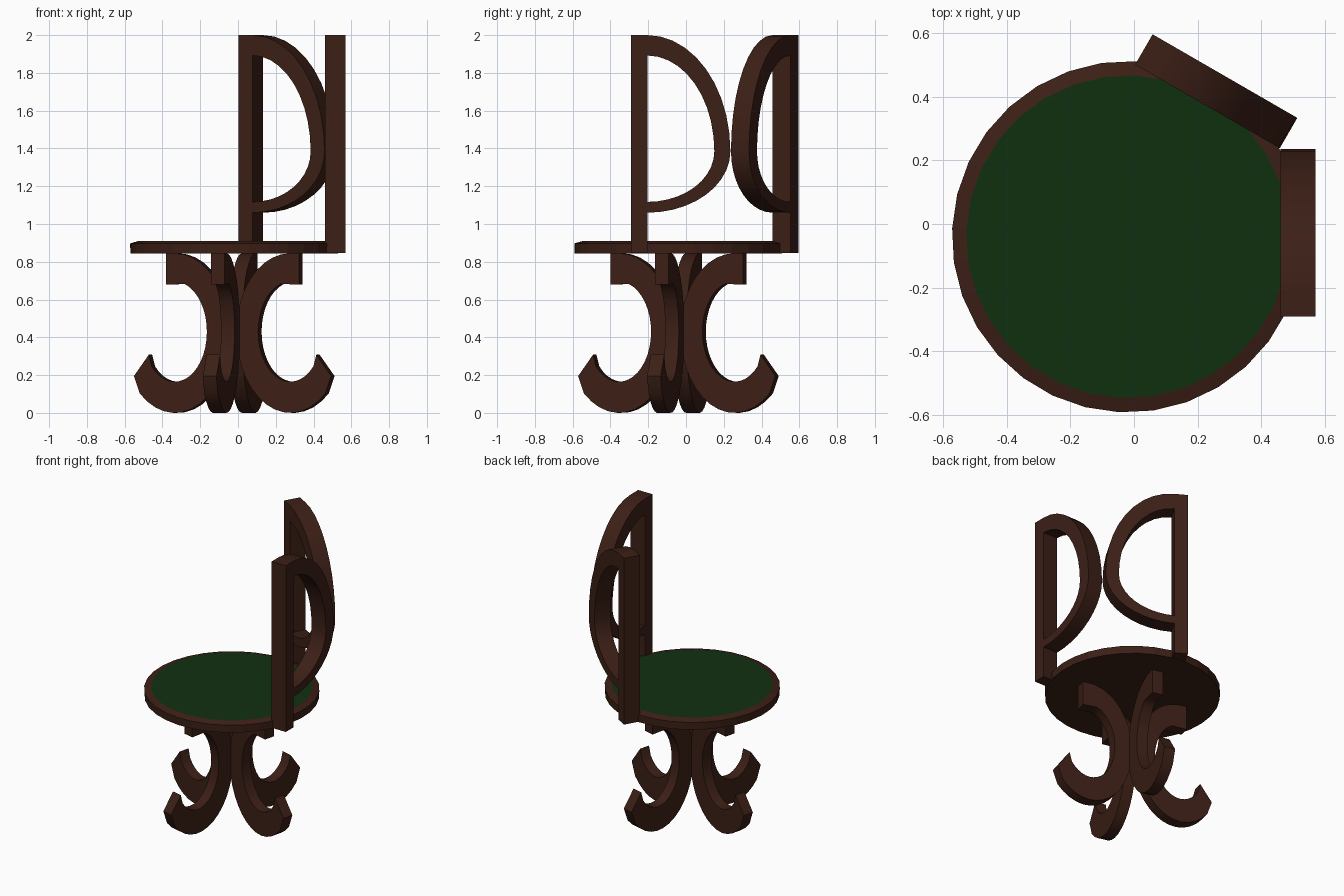
import bpy, bmesh
from math import sin, cos, radians, pi
from mathutils import Matrix, Vector

if "Cube" in bpy.data.objects:
    bpy.data.objects.remove(bpy.data.objects["Cube"])

CX, CY = -0.02, -0.04          # centre of the round seat
TWIST = radians(-14)


def material(name, rgb):
    m = bpy.data.materials.new(name)
    m.diffuse_color = (*rgb, 1)
    m.use_nodes = True
    m.node_tree.nodes["Principled BSDF"].inputs["Base Color"].default_value = m.diffuse_color
    return m


wood = material("dark_wood", (0.045, 0.014, 0.008))
green = material("green_fabric", (0.005, 0.03, 0.005))


def finish(name, bm, matrix, mats):
    bmesh.ops.transform(bm, matrix=Matrix.Translation((CX, CY, 0)) @ matrix, verts=bm.verts)
    bmesh.ops.recalc_face_normals(bm, faces=bm.faces)
    me = bpy.data.meshes.new(name)
    bm.to_mesh(me)
    bm.free()
    for m in mats:
        me.materials.append(m)
    ob = bpy.data.objects.new(name, me)
    bpy.context.collection.objects.link(ob)
    return ob


def smooth(ob):
    bpy.ops.object.select_all(action='DESELECT')
    ob.select_set(True)
    bpy.context.view_layer.objects.active = ob
    bpy.ops.object.shade_smooth_by_angle(angle=radians(35))


def band(name, outer, inner, place, w0, w1, matrix):
    """Solid strip between two matching profiles, w0..w1 thick; place maps (u, z, w) to 3D."""
    bm = bmesh.new()
    rings = []
    for (uo, zo), (ui, zi) in zip(outer, inner):
        rings.append([bm.verts.new(place(*p)) for p in
                      ((uo, zo, w0), (uo, zo, w1), (ui, zi, w1), (ui, zi, w0))])
    for a, b in zip(rings, rings[1:]):
        for i in range(4):
            j = (i + 1) % 4
            bm.faces.new((a[i], a[j], b[j], b[i]))
    bm.faces.new(rings[0])
    bm.faces.new(rings[-1])
    ob = finish(name, bm, matrix, [wood])
    smooth(ob)
    return ob


# Seat: 32-sided disc with a sloping rim and a green top
bm = bmesh.new()
N = 32
loops = [[bm.verts.new((r * cos(2 * pi * i / N), r * sin(2 * pi * i / N), z)) for i in range(N)]
         for r, z in ((0.55, 0.845), (0.552, 0.897), (0.507, 0.91))]
for a, b in zip(loops, loops[1:]):
    for i in range(N):
        j = (i + 1) % N
        bm.faces.new((a[i], a[j], b[j], b[i]))
bm.faces.new(loops[0])
bm.faces.new(loops[-1]).material_index = 1
finish("seat", bm, Matrix.Rotation(TWIST, 4, 'Z'), [wood, green])

# Legs: four C-scrolls, from the top block round to the upturned foot
outer, inner = [(0.362, 0.845)], [(0.362, 0.68)]
STEPS = 24
for i in range(STEPS + 1):
    ao = radians(90 + (320 - 90) * i / STEPS)
    ai = radians(108 + (325 - 108) * i / STEPS)
    bz_out = 0.415 if sin(ao) > 0 else 0.43
    outer.append((0.315 + 0.295 * cos(ao), 0.43 + bz_out * sin(ao)))
    inner.append((0.315 + 0.175 * cos(ai), 0.43 + 0.265 * sin(ai)))
outer[-1] = (0.538, 0.195)
inner[-1] = (0.457, 0.308)
for k in range(4):
    band(f"leg_{k + 1}", outer, inner, lambda u, z, w: (u, w, z), -0.037, 0.037,
         Matrix.Rotation(TWIST + k * pi / 2, 4, 'Z'))

# Backrest: post plus D-shaped hoop, mirrored across the 30 degree line
R30 = Matrix.Rotation(radians(30), 4, 'Z')
mirror = R30 @ Matrix.Scale(-1, 4, Vector((0, 1, 0))) @ R30.inverted()
hoop_out, hoop_in = [], []
for i in range(21):
    a = radians(90 - 9 * i)
    up = sin(a) > 0
    hoop_out.append((-0.165 + 0.44 * cos(a), 1.385 + (0.615 if up else 0.325) * sin(a)))
    hoop_in.append((-0.165 + 0.355 * cos(a), 1.385 + (0.507 if up else 0.268) * sin(a)))
for side, mat in (("right", Matrix.Identity(4)), ("left", mirror)):
    place = lambda u, z, w: (w, u, z)
    band(f"back_post_{side}", [(-0.25, 0.847), (-0.25, 2.0)], [(-0.165, 0.847), (-0.165, 2.0)],
         place, 0.48, 0.59, mat)
    band(f"back_hoop_{side}", hoop_out, hoop_in, place, 0.48, 0.59, mat)
